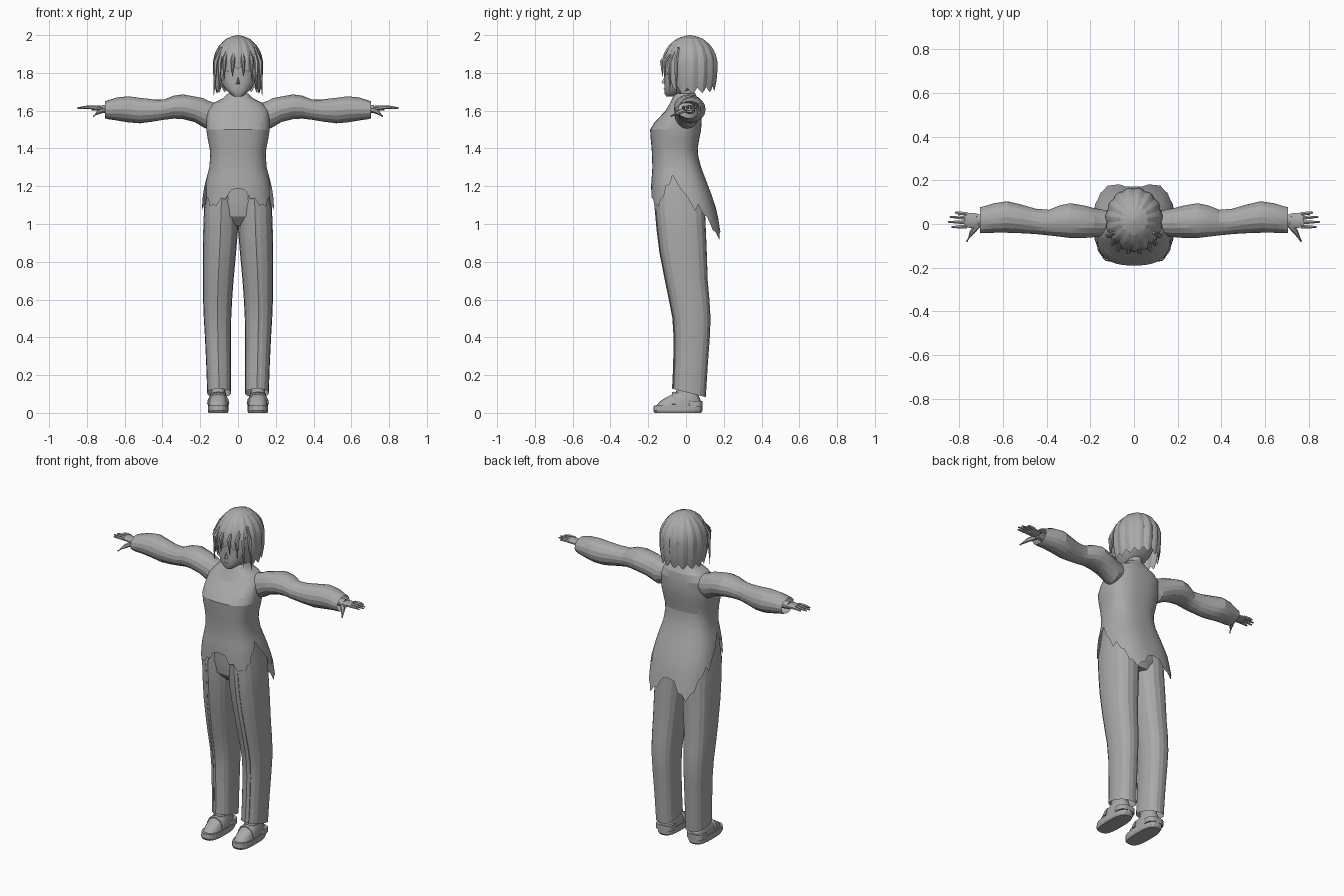
import bpy, bmesh, math
from mathutils import Vector

if "Cube" in bpy.data.objects:
    bpy.data.objects.remove(bpy.data.objects["Cube"])

grey = bpy.data.materials.new("plain_grey")
grey.diffuse_color = (0.4, 0.4, 0.4, 1)
grey.use_nodes = True
grey.node_tree.nodes["Principled BSDF"].inputs["Base Color"].default_value = grey.diffuse_color


def make(name, rings, cap0=True, cap1=True, smooth=0):
    """Skin a list of equal closed rings."""
    bm = bmesh.new()
    vs = [[bm.verts.new(p) for p in r] for r in rings]
    n = len(vs[0])
    for a, b in zip(vs, vs[1:]):
        for i in range(n):
            j = (i + 1) % n
            bm.faces.new((a[i], a[j], b[j], b[i]))
    if cap0:
        bm.faces.new(vs[0])
    if cap1:
        bm.faces.new(vs[-1])
    bmesh.ops.remove_doubles(bm, verts=bm.verts, dist=1e-5)
    bmesh.ops.recalc_face_normals(bm, faces=bm.faces)
    me = bpy.data.meshes.new(name)
    bm.to_mesh(me)
    bm.free()
    me.materials.append(grey)
    ob = bpy.data.objects.new(name, me)
    bpy.context.collection.objects.link(ob)
    if smooth:
        bpy.context.view_layer.objects.active = ob
        ob.select_set(True)
        bpy.ops.object.shade_smooth_by_angle(angle=math.radians(smooth))
        ob.select_set(False)
    return ob


def spow(v, p):
    return math.copysign(abs(v) ** p, v)


def lerp_table(table, t):
    """Linear lookup; rows are (key, value, ...) with rising keys."""
    if t <= table[0][0]:
        return table[0][1:]
    for a, b in zip(table, table[1:]):
        if t <= b[0]:
            f = (t - a[0]) / (b[0] - a[0])
            return tuple(u + (v - u) * f for u, v in zip(a[1:], b[1:]))
    return table[-1][1:]


def body_point(th, z, rx, yf, yb, cx=0, p=0.8):
    """Point on a rounded section; th = 0 faces the front."""
    yc, ry = (yf + yb) / 2, (yb - yf) / 2
    return Vector((cx + rx * spow(math.sin(th), p), yc - ry * spow(math.cos(th), p), z))


def ring(z, rx, yf, yb, cx=0, n=20, p=0.8):
    return [body_point(2 * math.pi * k / n, z, rx, yf, yb, cx, p) for k in range(n)]


def tube(name, pts, radii, n=8, flat=1.0):
    pts = [Vector(p) for p in pts]
    rings = []
    for i, (c, r) in enumerate(zip(pts, radii)):
        d = (pts[min(i + 1, len(pts) - 1)] - pts[max(i - 1, 0)]).normalized()
        u = d.cross(Vector((0, 1, 0) if abs(d.y) < 0.8 else (0, 0, 1))).normalized()
        w = d.cross(u)
        rings.append([c + r * (math.cos(2 * math.pi * k / n) * u * flat
                               + math.sin(2 * math.pi * k / n) * w) for k in range(n)])
    return make(name, rings, smooth=40)


def fold(k, n):
    """Angle and mirrored angle in degrees for column k."""
    th = 2 * math.pi * k / n
    d = math.degrees(th)
    return th, min(d, 360 - d)


# Tunic with ragged hem and long split tail
coat = [(0.90, .205, -.175, .20), (1.1, .195, -.185, .155), (1.2, .178, -.185, .118),
        (1.3, .152, -.178, .08), (1.36, .147, -.18, .065), (1.4, .15, -.182, .062),
        (1.45, .16, -.187, .07), (1.5, .168, -.19, .08), (1.54, .168, -.165, .083),
        (1.6, .165, -.108, .083), (1.64, .13, -.085, .076), (1.665, .08, -.072, .062),
        (1.69, .056, -.06, .05)]
hem = [(0, 1.2), (12, 1.15), (25, 1.12), (38, 1.09), (52, 1.12), (65, 1.18), (82, 1.25), (92, 1.19),
       (102, 1.07), (110, 1.1), (125, 1.04), (140, .95), (153, .92), (165, .97), (180, 1.04)]
N = 48
zs = [r[0] for r in reversed(coat) if r[0] >= 1.3]
rings = [ring(z, *lerp_table(coat, z), n=N, p=.78) for z in zs]
for s in range(1, 6):
    row = []
    for k in range(N):
        th, d = fold(k, N)
        h = lerp_table(hem, d)[0] + (.012 if k % 2 else -.012)
        z = 1.3 + (h - 1.3) * s / 5
        row.append(body_point(th, z, *lerp_table(coat, z), p=.78))
    rings.append(row)
make("tunic", rings, cap0=False, cap1=False, smooth=12)

# Neck and head
tube("neck", [(0, 0, 1.6), (0, 0, 1.69), (0, .005, 1.78)], [.055, .046, .046], 14)
head = [(1.675, .02, -.105, -.06), (1.69, .042, -.113, -.01), (1.715, .07, -.115, .04),
        (1.75, .09, -.114, .08), (1.80, .102, -.112, .115), (1.85, .106, -.113, .125),
        (1.9, .095, -.095, .12), (1.95, .06, -.05, .09)]
make("head", [ring(*r, n=28) for r in head], smooth=40)
make("nose", [[(-.012, -.11, 1.74), (.012, -.11, 1.74), (0, -.11, 1.785)],
              [(-.002, -.131, 1.747), (.002, -.131, 1.747), (0, -.129, 1.752)]])


# Eyes, brows and mouth lie on the face surface
def face_plate(name, cx, cz, w, h):
    rings = []
    for lift in (-.002, .003):
        r = []
        for k in range(14):
            a = 2 * math.pi * k / 14
            x, z = cx + w * math.cos(a), cz + h * math.sin(a)
            rx, yf, yb = lerp_table(head, z)
            f = (1 - min(.99, abs(x) / rx) ** 2.5) ** .4
            r.append((x, (yf + yb) / 2 - (yb - yf) / 2 * f - lift, z))
        rings.append(r)
    make(name, rings)


for s, side in ((1, "left"), (-1, "right")):
    face_plate(side + "_eye", s * .048, 1.805, .022, .015)
    face_plate(side + "_eyelid", s * .048, 1.823, .024, .003)
face_plate("mouth", 0, 1.715, .014, .003)

# Bobbed hair with ridged strands and pointed ends
hair_r = [(1.66, .8), (1.7, .88), (1.76, .97), (1.82, 1), (1.87, .99), (1.91, .91),
          (1.95, .73), (1.98, .48), (1.992, .28), (2.0, .03)]
hair_hem = [(0, 1.82), (28, 1.8), (42, 1.76), (52, 1.7), (70, 1.69), (90, 1.69), (130, 1.695), (180, 1.705)]
N = 60
rings = []
for s in range(13):
    row = []
    for k in range(N):
        th, d = fold(k, N)
        h = lerp_table(hair_hem, d)[0] + (0, .012, .03, .012)[k % 4]
        z = 2 + (h - 2) * (s / 12) ** 1.5
        r = lerp_table(hair_r, z)[0] * (1.02, 1, .965, 1)[k % 4]
        row.append((.131 * r * math.sin(th), .021 - .146 * r * math.cos(th), z))
    rings.append(row)
make("hair", rings, cap1=False, smooth=15)
for s, side in ((1, "left"), (-1, "right")):
    for i, (x0, x1, y1, z1) in enumerate([(.02, .03, -.124, 1.78), (.06, .075, -.112, 1.76),
                                          (.08, .10, -.085, 1.70), (.09, .128, -.05, 1.68)]):
        tube(f"{side}_fringe_lock_{i}", [(s * x0, -.085 + x0 * .5, 1.935),
             (s * (x0 + x1) / 2 * 1.08, y1 - .004, 1.86), (s * x1, y1, z1)], [.006, .012, .001], 6)

# Puffed sleeves: x, z low, z high, y low, y high
sleeve = [(.12, 1.53, 1.64, -.05, .06), (.165, 1.505, 1.655, -.06, .07), (.18, 1.51, 1.665, -.06, .072),
          (.23, 1.54, 1.675, -.064, .085), (.29, 1.555, 1.686, -.064, .095), (.34, 1.558, 1.68, -.058, .085),
          (.39, 1.552, 1.66, -.052, .065), (.45, 1.542, 1.66, -.046, .07), (.52, 1.533, 1.668, -.042, .09),
          (.58, 1.538, 1.676, -.04, .104), (.64, 1.548, 1.67, -.04, .095), (.69, 1.555, 1.655, -.042, .08),
          (.705, 1.56, 1.65, -.042, .077)]
# Trousers: z, inner x, outer x, y front, y back
leg = [(.105, .037, .163, -.068, .105), (.25, .038, .168, -.062, .115), (.4, .038, .175, -.06, .126),
       (.5, .036, .181, -.066, .13), (.6, .031, .185, -.085, .124), (.7, .024, .186, -.106, .115),
       (.85, .01, .186, -.135, .11), (.97, 0, .184, -.15, .105), (1.08, 0, .18, -.16, .1), (1.27, 0, .145, -.155, .07)]

for s, side in ((1, "left"), (-1, "right")):
    rings = []
    for x, z0, z1, y0, y1 in sleeve:
        rings.append([(s * x, (y0 + y1) / 2 + (y1 - y0) / 2 * math.cos(2 * math.pi * k / 16),
                       (z0 + z1) / 2 + (z1 - z0) / 2 * math.sin(2 * math.pi * k / 16)) for k in range(16)])
    make(side + "_sleeve", rings, cap1=False, smooth=20)

    # Hand with four fingers and a thumb
    tube(side + "_wrist", [(s * .62, .02, 1.605), (s * .72, .018, 1.61)], [.03, .026], 10, .8)
    tube(side + "_palm", [(s * .70, .018, 1.61), (s * .73, .016, 1.613), (s * .775, .018, 1.615)],
         [.026, .036, .036], 10, .38)
    for i, (y, tip) in enumerate([(-.012, .835), (.008, .85), (.028, .843), (.046, .818)]):
        tube(f"{side}_finger_{i}", [(s * .765, y, 1.617), (s * .8, y * 1.08, 1.618), (s * tip, y * 1.15, 1.614)],
             [.0095, .009, .004], 6)
    tube(side + "_thumb", [(s * .71, 0, 1.605), (s * .74, -.035, 1.592), (s * .765, -.08, 1.57)],
         [.015, .012, .004], 6)

    # Trouser leg with pressed front crease and slanted hem
    rings = []
    for z, xi, xo, yf, yb in leg:
        r = ring(z, (xo - xi) / 2, yf, yb, s * (xi + xo) / 2, n=20, p=.85)
        r[0].y -= .006
        if z < .2:
            for p in r:
                p.z += -.25 * (p.y - .02)
        rings.append(r)
    make(side + "_trouser_leg", rings, cap0=False, smooth=15)
    # Raised seam down the front of the leg
    seam = []
    for z, xi, xo, yf, yb in leg[:-1]:
        c, y = s * ((xi + xo) / 2 + .018), yf - .002
        z += .022 if z < .2 else 0
        seam.append([(c - .003, y + .012, z), (c + .003, y + .012, z), (c + .003, y, z), (c - .003, y, z)])
    make(side + "_seam", seam)

    # Shoe: platform sole, upper, heel cup, strap and ankle
    cx = s * .105
    make(side + "_sole", [ring(0, .05, -.165, .08, cx, p=.7), ring(.012, .055, -.173, .088, cx, p=.7),
                          ring(.04, .054, -.17, .088, cx, p=.7)])
    make(side + "_shoe_upper", [ring(.035, .051, -.16, .08, cx), ring(.06, .05, -.14, .08, cx),
                                ring(.085, .045, -.10, .07, cx), ring(.105, .04, -.06, .06, cx)], smooth=30)
    make(side + "_heel_cup", [ring(.03, .054, 0, .088, cx, p=.7), ring(.062, .053, 0, .088, cx, p=.7)])
    make(side + "_ankle", [ring(.09, .038, -.055, .055, cx), ring(.2, .036, -.04, .055, cx)], smooth=40)
    arc = [math.pi * k / 8 for k in range(9)]
    tube(side + "_strap", [(cx + .052 * math.cos(a), -.065, .045 + .06 * math.sin(a)) for a in arc],
         [.012] * 9, 6, .6)

# Seat of the trousers joining both legs
make("trouser_seat", [ring(.99, .09, -.10, .08), ring(1.04, .15, -.145, .1),
                      ring(1.12, .165, -.158, .1), ring(1.27, .14, -.155, .07)], smooth=20)
